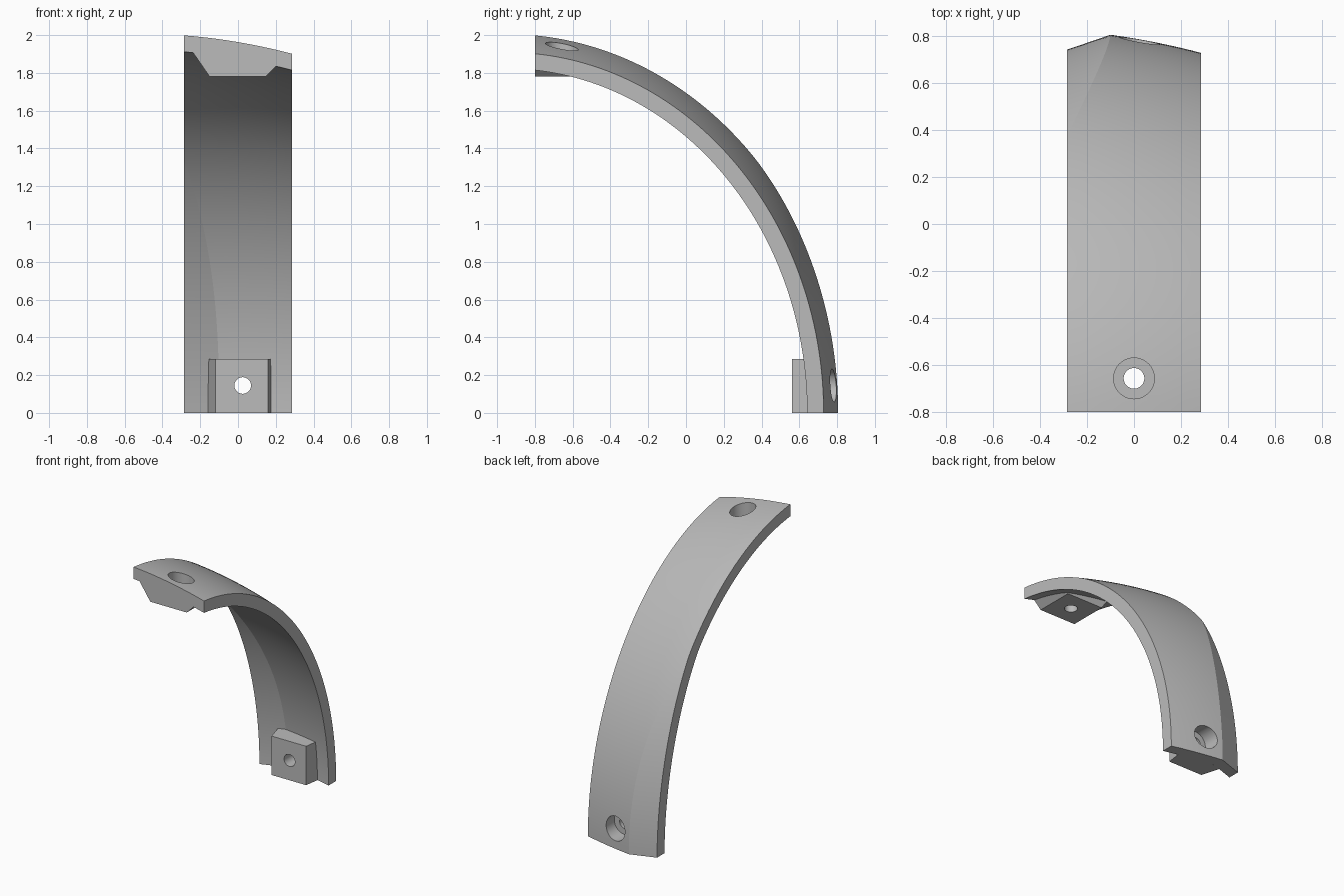
import bpy, bmesh, math
from mathutils import Matrix

cube = bpy.data.objects.get("Cube")
if cube:
    bpy.data.objects.remove(cube)

HALF_W = 0.285      # half width of the strap
CENTRE_Y = -0.95    # centre of the sweeping arc
ROWS, COLS = 64, 10

grey = bpy.data.materials.new("plain grey")
grey.use_nodes = True
grey.diffuse_color = (0.5, 0.5, 0.5, 1)
grey.node_tree.nodes["Principled BSDF"].inputs["Base Color"].default_value = (0.5, 0.5, 0.5, 1)


def finish(bm, name):
    bmesh.ops.recalc_face_normals(bm, faces=bm.faces)
    mesh = bpy.data.meshes.new(name)
    bm.to_mesh(mesh)
    bm.free()
    mesh.materials.append(grey)
    obj = bpy.data.objects.new(name, mesh)
    bpy.context.collection.objects.link(obj)
    return obj


def fold_x(z):
    """Where the crease lies across the strap at a given height."""
    return max(-HALF_W, -0.10 - 0.185 * (z / 1.34) ** 2.6)


def skin_point(x, s, inset):
    """Point on the arched skin, s running from the foot (0) to the top end (1)."""
    crown = -0.17 * x - 0.16 * x * x - inset
    a = 0.79 + crown - CENTRE_Y
    c = (-0.8 - CENTRE_Y) / a
    b = (1.963 + crown) / math.sqrt(1 - c * c)
    t = s * math.acos(c)
    return CENTRE_Y + a * math.cos(t), b * math.sin(t)


# Curved strap: outer and inner skins joined by a rim
def strap():
    bm = bmesh.new()
    skins = []
    for inset in (0, 0.087):
        grid = []
        for i in range(ROWS + 1):
            s = i / ROWS
            crease = fold_x(skin_point(-HALF_W, s, inset)[1])
            xs = [-HALF_W] + [crease + (HALF_W - crease) * j / COLS for j in range(COLS + 1)]
            row = []
            for x in xs:
                y, z = skin_point(x, s, inset)
                row.append(bm.verts.new((x, y - 0.45 * max(0, crease - x), z)))
            grid.append(row)
        skins.append(grid)
        for r0, r1 in zip(grid, grid[1:]):
            for j in range(COLS + 1):
                bm.faces.new((r0[j], r0[j + 1], r1[j + 1], r1[j]))

    def border(g):
        return (g[0] + [r[-1] for r in g[1:]] + g[-1][-2::-1]
                + [r[0] for r in g[-2:0:-1]])

    outer, inner = border(skins[0]), border(skins[1])
    for k in range(len(outer)):
        bm.faces.new((outer[k - 1], outer[k], inner[k], inner[k - 1]))
    bmesh.ops.remove_doubles(bm, verts=bm.verts, dist=0.0002)
    return finish(bm, "curved_strap")


def prism(name, points, move):
    bm = bmesh.new()
    face = bm.faces.new([bm.verts.new(p) for p in points])
    top = bmesh.ops.extrude_face_region(bm, geom=[face])["geom"]
    bmesh.ops.translate(bm, verts=[v for v in top if isinstance(v, bmesh.types.BMVert)], vec=move)
    return finish(bm, name)


def bore(name, radius, centre, axis, start, end):
    bm = bmesh.new()
    turn = Matrix.Rotation(math.pi / 2, 4, 'X') if axis == 1 else Matrix()
    place = list(centre)
    place[axis] = (start + end) / 2
    bmesh.ops.create_cone(bm, cap_ends=True, segments=40, radius1=radius, radius2=radius,
                          depth=abs(end - start), matrix=Matrix.Translation(place) @ turn)
    return finish(bm, name)


def combine(body, tool, operation):
    bpy.context.view_layer.objects.active = body
    mod = body.modifiers.new(operation, 'BOOLEAN')
    mod.operation, mod.solver, mod.object = operation, 'EXACT', tool
    bpy.ops.object.modifier_apply(modifier=mod.name)
    bpy.data.objects.remove(tool)


body = strap()

# Mounting pads on the inside of each end
foot = [(-0.12, 0.56), (0.16, 0.56), (0.18, 0.70), (-0.165, 0.72)]
head = [(-0.15, 1.78), (0.145, 1.78), (0.22, 1.855), (-0.25, 1.925)]
combine(body, prism("foot_pad", [(x, y, 0) for x, y in foot], (0, 0, 0.285)), 'UNION')
combine(body, prism("head_pad", [(x, -0.8, z) for x, z in head], (0, 0.285, 0)), 'UNION')

# Counterbored screw holes, wide from the outside and narrow right through
foot_hole, head_hole = (0.025, 0, 0.145), (0, -0.657, 0)
combine(body, bore("foot_recess", 0.087, foot_hole, 1, 0.67, 1.0), 'DIFFERENCE')
combine(body, bore("foot_hole", 0.044, foot_hole, 1, 0.4, 1.0), 'DIFFERENCE')
combine(body, bore("head_recess", 0.087, head_hole, 2, 1.85, 2.2), 'DIFFERENCE')
combine(body, bore("head_hole", 0.044, head_hole, 2, 1.6, 2.2), 'DIFFERENCE')

bpy.ops.object.select_all(action='DESELECT')
body.select_set(True)
bpy.context.view_layer.objects.active = body
bpy.ops.object.shade_smooth_by_angle(angle=math.radians(14))
